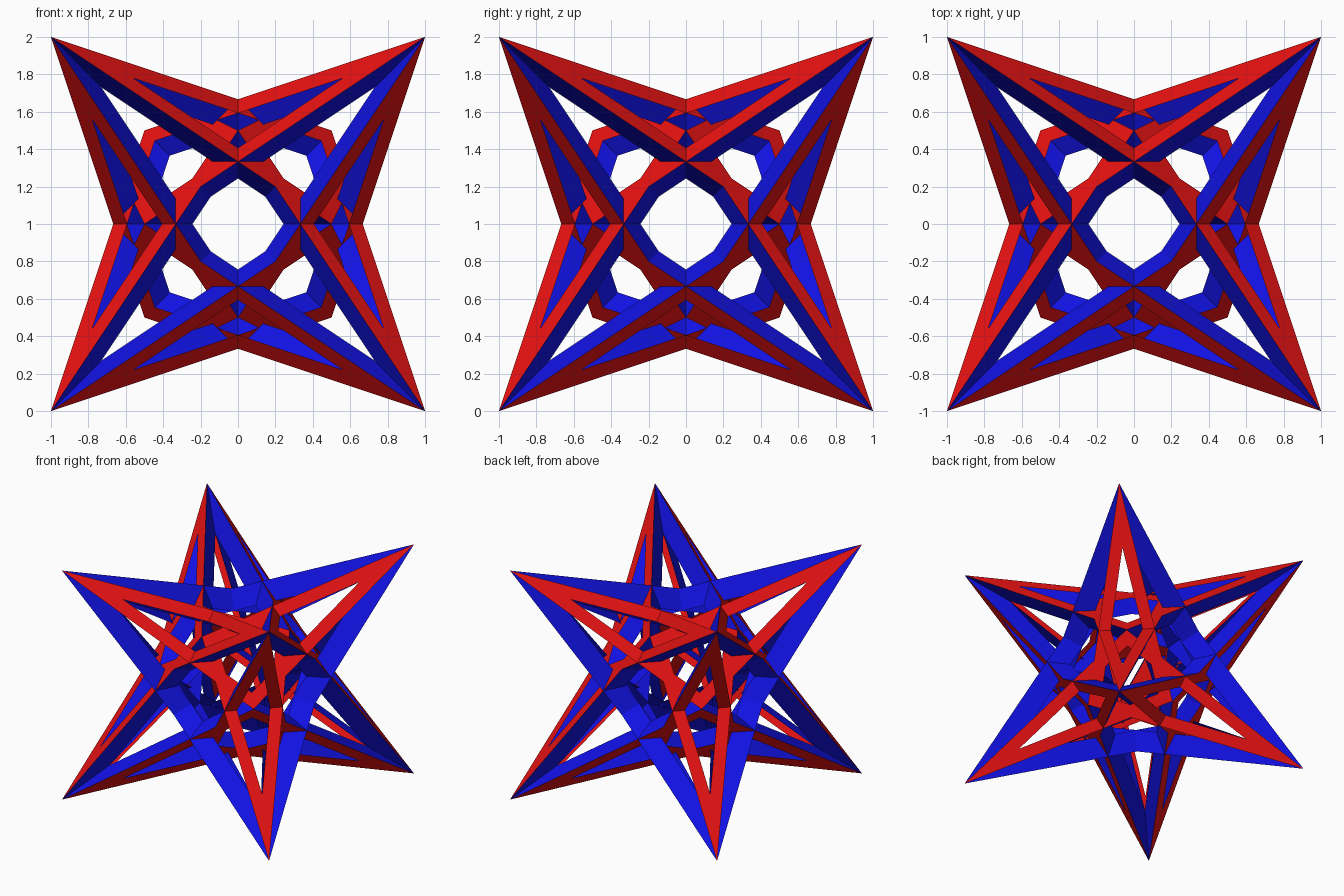
import bpy, bmesh
from itertools import product
from mathutils import Vector

cube = bpy.data.objects.get("Cube")
if cube:
    bpy.data.objects.remove(cube, do_unlink=True)

LIFT = Vector((0, 0, 1))      # the star is centred at height 1
RED_HOLE = 0.67               # size of the opening in each red face
BLUE_HOLE = 0.73              # size of the opening in each blue face


def make_material(name, colour):
    mat = bpy.data.materials.new(name)
    mat.use_nodes = True
    mat.diffuse_color = colour
    mat.node_tree.nodes["Principled BSDF"].inputs["Base Color"].default_value = colour
    return mat


red = make_material("red", (0.8, 0.006, 0.006, 1))
blue = make_material("blue", (0.006, 0.006, 0.8, 1))


def flat_frame(name, corners, centre, hole, mat):
    """Flat strip between a closed outline and its copy shrunk to the centre."""
    bm = bmesh.new()
    outer = [bm.verts.new(p + LIFT) for p in corners]
    inner = [bm.verts.new(centre + (p - centre) * hole + LIFT) for p in corners]
    n = len(corners)
    for i in range(n):
        j = (i + 1) % n
        bm.faces.new((outer[i], outer[j], inner[j], inner[i]))
    bm.normal_update()
    # turn the visible side away from the middle of the star
    flip = [f for f in bm.faces if f.normal.dot(centre) < -1e-6]
    bmesh.ops.reverse_faces(bm, faces=flip)
    mesh = bpy.data.meshes.new(name)
    bm.to_mesh(mesh)
    bm.free()
    mesh.materials.append(mat)
    obj = bpy.data.objects.new(name, mesh)
    bpy.context.collection.objects.link(obj)


signs = [Vector(s) for s in product((1, -1), repeat=3)]

# Red three-pointed frames, one in each octahedral plane; each outline
# runs from a tip across the centre to a short point behind the next tip
for k, s in enumerate(signs):
    centre = s / 3
    tips = []
    for axis in range(3):
        t = s.copy()
        t[axis] *= -1
        tips.append(t)
    short = [centre + (t - centre) * 0.25 for t in tips]
    outline = [tips[0], short[2], tips[1], short[0], tips[2], short[1]]
    flat_frame(f"red_star_frame_{k + 1}", outline, centre, RED_HOLE, red)

# Blue rhombic frames through the middle, joining opposite tips
count = 0
for tip in signs[:4]:
    for axis in range(3):
        a, b = [i for i in range(3) if i != axis]
        side = Vector((0, 0, 0))
        side[a] = 0.5 * tip[a]
        side[b] = -0.5 * tip[b]
        count += 1
        flat_frame(f"blue_rhombus_frame_{count}", [tip, side, -tip, -side],
                   Vector((0, 0, 0)), BLUE_HOLE, blue)
